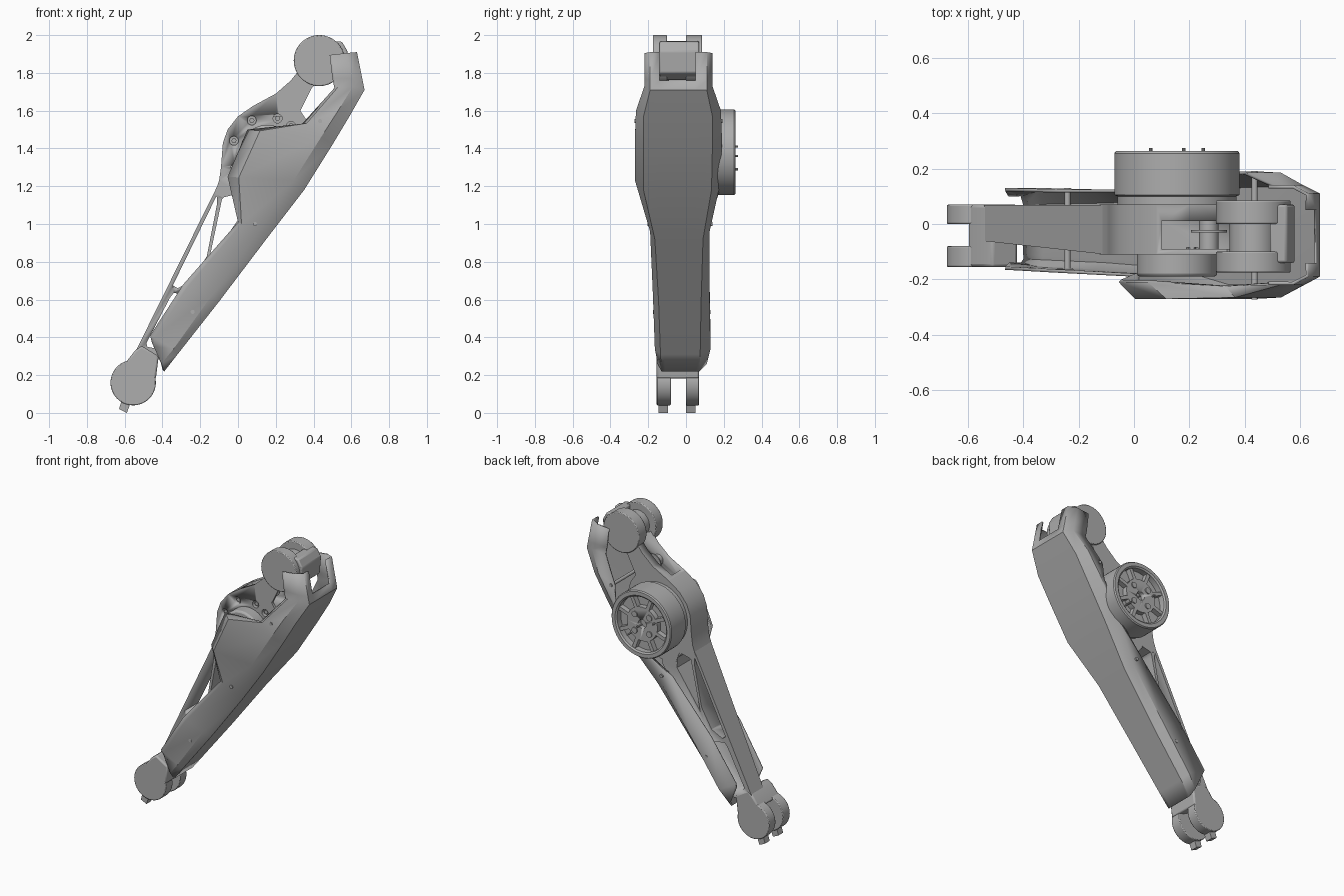
import bpy, bmesh, math
from mathutils import Vector

cube = bpy.data.objects.get("Cube")
if cube:
    bpy.data.objects.remove(cube)

grey = bpy.data.materials.new("Plain grey")
grey.use_nodes = True
colour = (0.42, 0.42, 0.42, 1)
grey.diffuse_color = colour
grey.node_tree.nodes["Principled BSDF"].inputs["Base Color"].default_value = colour


def finish(name, bm):
    """Turn a bmesh into a named, coloured, smooth-shaded object."""
    bmesh.ops.recalc_face_normals(bm, faces=bm.faces)
    mesh = bpy.data.meshes.new(name)
    bm.to_mesh(mesh)
    bm.free()
    obj = bpy.data.objects.new(name, mesh)
    bpy.context.collection.objects.link(obj)
    mesh.materials.append(grey)
    bpy.ops.object.select_all(action='DESELECT')
    obj.select_set(True)
    bpy.context.view_layer.objects.active = obj
    bpy.ops.object.shade_smooth_by_angle(angle=math.radians(30))
    return obj


def prism(name, outline, y0, y1, taper=None):
    """Extrude an x-z outline along y; taper gives the front y from x."""
    bm = bmesh.new()
    front = [bm.verts.new((x, taper(x) if taper else y0, z)) for x, z in outline]
    back = [bm.verts.new((x, y1, z)) for x, z in outline]
    bm.faces.new(front)
    bm.faces.new(back[::-1])
    n = len(outline)
    for i in range(n):
        j = (i + 1) % n
        bm.faces.new((front[i], back[i], back[j], front[j]))
    return finish(name, bm)


def disc(name, x, z, r, y0, y1, sides=48):
    ring = [(x + r * math.cos(2 * math.pi * i / sides),
             z + r * math.sin(2 * math.pi * i / sides)) for i in range(sides)]
    return prism(name, ring, y0, y1)


def bevel(obj, width):
    mod = obj.modifiers.new("Bevel", 'BEVEL')
    mod.width, mod.segments, mod.limit_method = width, 2, 'ANGLE'


def cut(obj, cutters):
    for c in cutters:
        c.hide_render = True
        c.hide_set(True)
        c.display_type = 'WIRE'
        mod = obj.modifiers.new("Cut", 'BOOLEAN')
        mod.operation, mod.solver, mod.object = 'DIFFERENCE', 'EXACT', c


def polar(x, z, r, degrees):
    a = math.radians(degrees)
    return x + r * math.cos(a), z + r * math.sin(a)


MX, MZ = 0.155, 1.38   # motor axis
HX, HZ = 0.43, 1.865   # hip axis
KX, KZ = -0.555, 0.16  # lower joint axis

# Upper frame with mounting holes and a slot open to the top
upper_frame = prism("upper_frame", [
    (0.335, 1.83), (0.28, 1.76), (0.2, 1.69), (0.08, 1.625), (0, 1.57), (-0.055, 1.5),
    (-0.08, 1.43), (-0.09, 1.3), (-0.1, 1.23), (-0.125, 1.16), (-0.08, 1.14), (0, 1.16),
    (0.03, 1.08), (0.14, 1.08), (0.3, 1.2), (0.38, 1.3), (0.4, 1.42), (0.37, 1.54),
    (0.33, 1.6), (0.39, 1.72), (0.46, 1.78)], -0.11, 0.07)
cutters = [prism("slot_cutter", [(0.1, 1.57), (0.6, 1.57), (0.6, 1.95), (0.1, 1.95)], -0.09, 0.01)]
for angle in (48, 73, 116, 161, 206, 251):
    x, z = polar(MX, MZ, 0.187, angle)
    cutters.append(disc("bolt_cutter", x, z, 0.024, -0.13, -0.085, 20))
    disc("frame_bolt", x, z, 0.014, -0.1, -0.08, 6)
cut(upper_frame, cutters)
disc("slot_spacer", 0.27, 1.66, 0.035, -0.095, 0.015, 24)
disc("spacer_flange", 0.27, 1.66, 0.065, -0.03, -0.022, 32)

# Hip fork
for name, y0, y1 in (("hip_disc_front", -0.175, -0.1), ("hip_disc_back", 0, 0.085)):
    bevel(disc(name, HX, HZ, 0.135, y0, y1, 64), 0.005)
disc("hip_hub", HX, HZ, 0.085, -0.11, 0.01)
bevel(prism("hip_stop", [(0.49, 1.97), (0.55, 1.965), (0.58, 1.915), (0.57, 1.8),
                         (0.5, 1.76)], -0.14, 0.07), 0.008)

# Lower truss beam with three windows
beam = prism("truss_beam", [(-0.1, 1.22), (-0.545, 0.32), (-0.41, 0.28), (0.13, 1.05),
                            (0.13, 1.2)], 0, 0.068,
             taper=lambda x: -0.11 - 0.11 * (min(x, -0.1) + 0.1) * -1 * -1)
cut(beam, [prism("window_cutter", w, -0.4, 0.4) for w in (
    [(-0.113, 1.15), (-0.11, 1.11), (-0.165, 0.83), (-0.24, 0.7), (-0.32, 0.66), (-0.345, 0.675)],
    [(-0.085, 1.13), (-0.06, 1.16), (-0.02, 1.16), (0.015, 1.12), (0.02, 1.05), (-0.155, 0.8)],
    [(-0.36, 0.61), (-0.34, 0.635), (-0.235, 0.62), (-0.43, 0.34), (-0.48, 0.35), (-0.485, 0.37)])])

# Lower joint fork with stop tabs
for side, y0, y1, t0 in (("front", -0.155, -0.08, -0.145), ("back", 0, 0.07, 0)):
    bevel(disc("lower_disc_" + side, KX, KZ, 0.12, y0, y1, 64), 0.005)
    prism("stop_tab_" + side, [(-0.63, 0.02), (-0.588, 0), (-0.57, 0.05), (-0.615, 0.07)], t0, t0 + 0.05)
bevel(prism("lower_joint_web", [(-0.6, 0.26), (-0.545, 0.33), (-0.51, 0.355), (-0.42, 0.3),
                                (-0.435, 0.18), (-0.47, 0.19), (-0.53, 0.22)], -0.155, 0.07), 0.01)

# Motor: revolved drum with a recessed rear face
bm = bmesh.new()
profile = [(0, 0.06), (0.215, 0.06), (0.215, 0.1), (0.226, 0.105), (0.226, 0.255), (0.22, 0.263),
           (0.195, 0.263), (0.185, 0.255), (0.185, 0.215), (0, 0.215)]
verts = [bm.verts.new((MX + r, y, MZ)) for r, y in profile]
edges = [bm.edges.new(p) for p in zip(verts, verts[1:])]
bmesh.ops.spin(bm, geom=verts + edges, cent=(MX, 0, MZ), axis=(0, 1, 0),
               angle=2 * math.pi, steps=64, use_merge=True)
bmesh.ops.remove_doubles(bm, verts=bm.verts, dist=0.0005)
finish("motor_drum", bm)
hub = disc("motor_hub", MX, MZ, 0.115, 0.2, 0.25)
cut(hub, [disc("hub_cutter", MX, MZ, 0.03, 0.22, 0.3, 32)])
for i in range(8):
    a = 45 * i + 20
    prism("motor_spoke", [polar(*polar(MX, MZ, r, a), 0.012, a + s)
                          for r, s in ((0.1, 90), (0.1, -90), (0.19, -90), (0.19, 90))], 0.2, 0.25)
for i in range(4):
    disc("hub_boss", *polar(MX, MZ, 0.078, 90 * i + 45), 0.02, 0.24, 0.257, 20)
for x, z in ((0.06, 1.41), (0.18, 1.36), (0.25, 1.29)):
    disc("motor_pin", x, z, 0.006, 0.21, 0.274, 10)

# Bearing cap on the front of the upper frame
bevel(disc("bearing_cap", MX, MZ, 0.145, -0.19, -0.1, 64), 0.012)

# Cover: stations of spine, crease, front rim, back rim (x, z),
# then crease y, side y for the front and back, and rim lip
stations = [
    ((-0.39, 0.22), (-0.405, 0.26), (-0.455, 0.37), (-0.455, 0.37), (-0.13, 0.07, -0.15, 0.11, 0)),
    ((-0.32, 0.31), (-0.34, 0.34), (-0.465, 0.41), (-0.465, 0.41), (-0.135, 0.075, -0.165, 0.13, 0)),
    ((-0.1, 0.59), (-0.14, 0.62), (-0.29, 0.68), (-0.27, 0.68), (-0.145, 0.08, -0.175, 0.125, 0)),
    ((0.15, 0.92), (0.11, 0.96), (0, 1.01), (0.02, 1.01), (-0.165, 0.09, -0.19, 0.125, 0)),
    ((0.35, 1.18), (0.295, 1.23), (-0.055, 1.25), (0.28, 1.2), (-0.225, 0.135, -0.27, 0.185, 0.06)),
    ((0.5, 1.42), (0.44, 1.46), (0.05, 1.5), (0.4, 1.44), (-0.225, 0.14, -0.27, 0.19, 0.06)),
    ((0.59, 1.57), (0.53, 1.6), (0.33, 1.52), (0.41, 1.55), (-0.225, 0.14, -0.265, 0.185, 0.04)),
    ((0.67, 1.71), (0.61, 1.73), (0.51, 1.72), (0.51, 1.72), (-0.19, 0.11, -0.22, 0.14, 0)),
    ((0.66, 1.76), (0.602, 1.77), (0.5, 1.77), (0.5, 1.77), (-0.19, 0.11, -0.22, 0.14, 0)),
    ((0.63, 1.91), (0.575, 1.905), (0.485, 1.895), (0.485, 1.895), (-0.19, 0.11, -0.22, 0.14, 0))]
bm = bmesh.new()
rows = []
for spine, crease, front, back, (f0, f1, s0, s1, lip) in stations:
    def at(p, y):
        return Vector((p[0], y, p[1]))
    notch0, notch1 = max(f0 + 0.02, -0.14), min(f1 - 0.02, 0.05)
    pts = [at(front, s0 + lip), at(front, s0).lerp(at(crease, s0), 0.17), at(crease, s0),
           at(spine, f0), at(spine, notch0), at(spine, notch1), at(spine, f1),
           at(crease, s1), at(back, s1)]
    rows.append([bm.verts.new(p) for p in pts])
for i, (a, b) in enumerate(zip(rows, rows[1:])):
    for k in range(len(a) - 1):
        if i == len(rows) - 2 and k == 4:
            continue  # open notch at the top
        bm.faces.new((a[k], a[k + 1], b[k + 1], b[k]))
cover = finish("leg_cover", bm)
solid = cover.modifiers.new("Thickness", 'SOLIDIFY')
solid.thickness, solid.offset = 0.012, -1

# Cover screws and the standoffs behind them
for x, z, y0, y1 in ((0.435, 1.545, -0.272, 0.192), (0.09, 1.0, -0.205, 0.14),
                     (-0.24, 0.535, -0.174, 0.129)):
    disc("cover_standoff", x, z, 0.011, y0, y1, 16)
